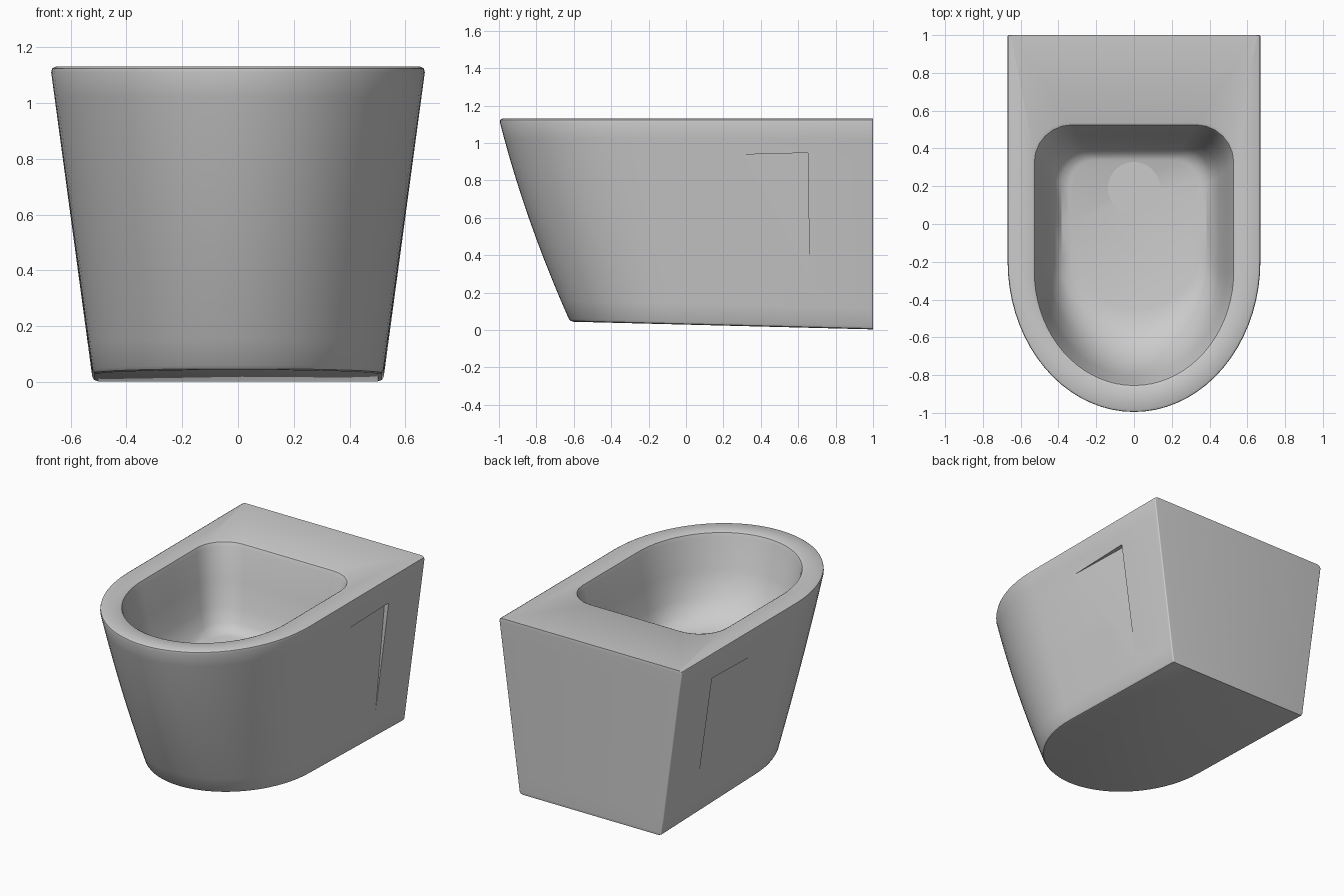
import bpy, bmesh
from math import sin, cos, pi

cube = bpy.data.objects.get("Cube")
if cube:
    bpy.data.objects.remove(cube, do_unlink=True)

TOP, BACK = 1.13, 1.0

glaze = bpy.data.materials.new("grey ceramic")
glaze.use_nodes = True
glaze.diffuse_color = (0.6, 0.6, 0.6, 1)
glaze.node_tree.nodes["Principled BSDF"].inputs["Base Color"].default_value = (0.6, 0.6, 0.6, 1)


def make_object(name, bm):
    bmesh.ops.recalc_face_normals(bm, faces=bm.faces)
    mesh = bpy.data.meshes.new(name)
    bm.to_mesh(mesh)
    bm.free()
    mesh.materials.append(glaze)
    obj = bpy.data.objects.new(name, mesh)
    bpy.context.collection.objects.link(obj)
    return obj


def outline(w, back, front, centre, r, corner=6, nose=36):
    """D-shaped plan: rounded back corners and a half-ellipse nose."""
    pts = []
    for i in range(corner + 1):
        a = pi / 2 * i / corner
        pts.append((-w + r - r * sin(a), back - r + r * cos(a)))
    pts.append((-w, (back - r + centre) / 2))
    for i in range(nose + 1):
        a = pi * i / nose
        pts.append((-w * cos(a), centre + (front - centre) * sin(a)))
    pts.append((w, (back - r + centre) / 2))
    for i in range(corner + 1):
        a = pi / 2 * (1 - i / corner)
        pts.append((w - r + r * sin(a), back - r + r * cos(a)))
    return pts


def underside(y):
    return 0.003 + (1 - y) * 0.0255


def half_width(t):
    return 0.52 + 0.152 * t


def outer_ring(t, inset=0.0):
    front = -0.62 - 0.38 * t - 0.11 * t * (1 - t)
    plan = outline(half_width(t) - inset, BACK, front + inset, -0.2 * t, 0.008)
    return [(x, y, underside(y) * (1 - t) + TOP * t) for x, y in plan]


# Body: one loft up the outside, over the rim and down into the bowl
rings = [outer_ring(0, 0.018), outer_ring(0.004, 0.005), outer_ring(0.015)]
rings += [outer_ring(i / 10) for i in range(1, 10)]
rings += [outer_ring(0.982), outer_ring(0.994, 0.005), outer_ring(1, 0.018)]
bowl = [  # height, half width, back, front, nose centre, corner radius
    (1.13, 0.54, 0.537, -0.868, -0.25, 0.2),
    (1.124, 0.528, 0.525, -0.855, -0.25, 0.2),
    (1.10, 0.52, 0.515, -0.845, -0.25, 0.2),
    (0.90, 0.487, 0.475, -0.80, -0.25, 0.19),
    (0.75, 0.45, 0.43, -0.72, -0.24, 0.18),
    (0.66, 0.42, 0.40, -0.62, -0.22, 0.17),
    (0.62, 0.385, 0.37, -0.53, -0.2, 0.15),
    (0.605, 0.34, 0.34, -0.45, -0.18, 0.13),
]
for z, *plan in bowl:
    rings.append([(x, y, z) for x, y in outline(*plan)])

bm = bmesh.new()
loops = [[bm.verts.new(p) for p in ring] for ring in rings]
n = len(loops[0])
for low, high in zip(loops, loops[1:]):
    for i in range(n):
        j = (i + 1) % n
        bm.faces.new((low[i], low[j], high[j], high[i]))
bm.faces.new(loops[0])
bm.faces.new(loops[-1])
body = make_object("toilet_body", bm)


def side_x(y, z):
    return half_width((z - underside(y)) / (TOP - underside(y)))


# Shallow wedge recess in each side, deepest at its upper back corner
for side, label in ((1, "left"), (-1, "right")):
    bm = bmesh.new()
    corners = [(0.20, 0.935, 0.0), (0.66, 0.20, 0.0), (0.653, 0.947, -0.03), (0.653, 0.947, 0.05)]
    vs = [bm.verts.new((side * (side_x(y, z) + d), y, z)) for y, z, d in corners]
    for k in range(4):
        bm.faces.new([v for i, v in enumerate(vs) if i != k])
    cutter = make_object(label + "_recess_cutter", bm)
    cutter.hide_render = True
    cutter.hide_viewport = True
    cut = body.modifiers.new(label + "_recess", "BOOLEAN")
    cut.operation = "DIFFERENCE"
    cut.solver = "EXACT"
    cut.object = cutter

# Apply the recesses, then drop the cutters
bpy.context.view_layer.update()
cut_mesh = bpy.data.meshes.new_from_object(body.evaluated_get(bpy.context.evaluated_depsgraph_get()))
body.modifiers.clear()
body.data = cut_mesh
for label in ("left", "right"):
    bpy.data.objects.remove(bpy.data.objects[label + "_recess_cutter"], do_unlink=True)

# Drain disc on the bowl floor
bm = bmesh.new()
bmesh.ops.create_cone(bm, cap_ends=True, segments=48, radius1=0.138, radius2=0.138, depth=0.008)
bmesh.ops.translate(bm, verts=bm.verts, vec=(0, 0.19, 0.606))
drain = make_object("drain_disc", bm)

# Smooth shading with crisp edges
for obj in (body, drain):
    bpy.ops.object.select_all(action="DESELECT")
    obj.select_set(True)
    bpy.context.view_layer.objects.active = obj
    bpy.ops.object.shade_smooth_by_angle(angle=pi / 6)
